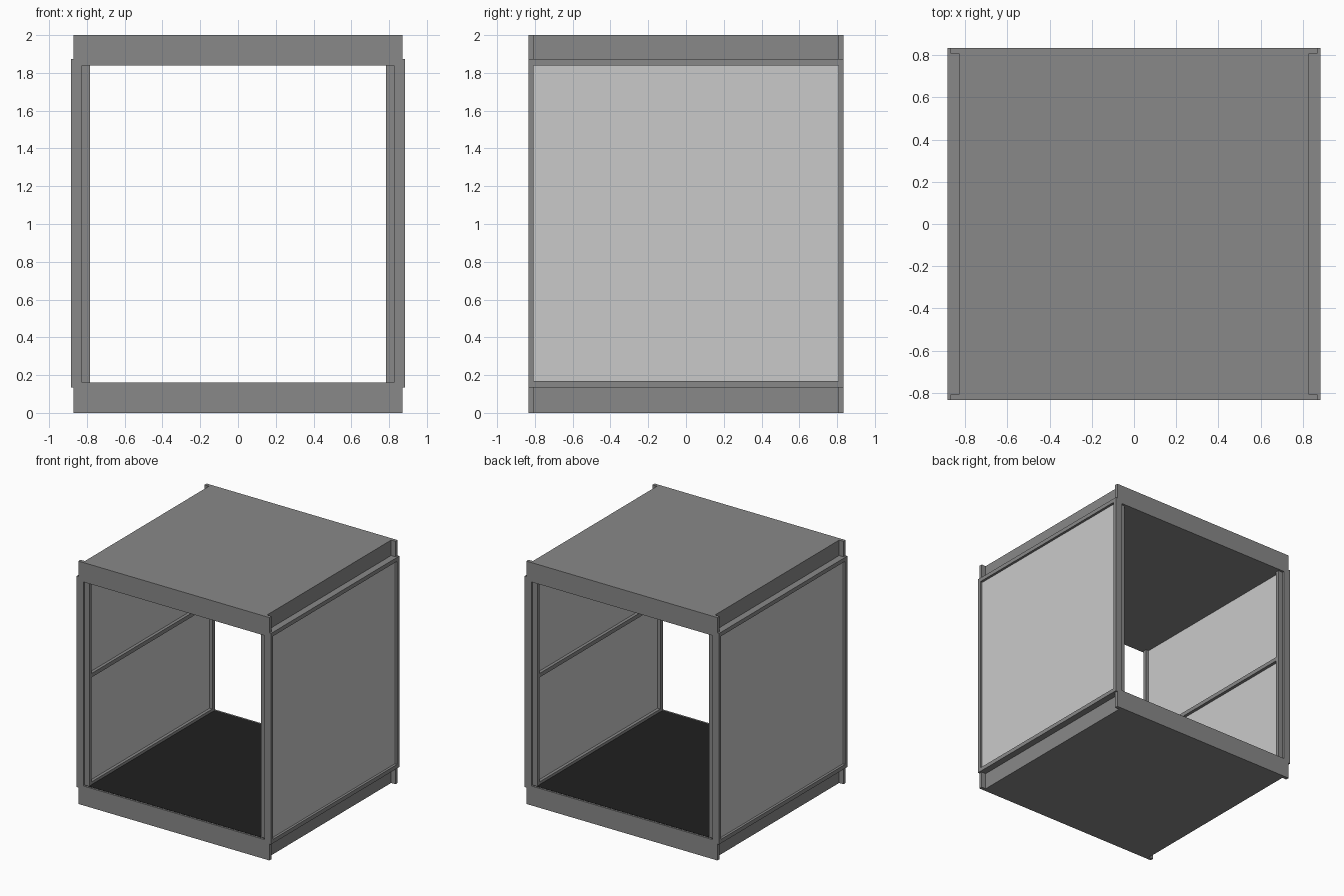
import bpy

if "Cube" in bpy.data.objects:
    bpy.data.objects.remove(bpy.data.objects["Cube"])


def material(name, v):
    m = bpy.data.materials.new(name)
    m.diffuse_color = (v, v, v, 1)
    m.use_nodes = True
    m.node_tree.nodes["Principled BSDF"].inputs["Base Color"].default_value = m.diffuse_color
    return m


GREY = material("frame grey", 0.25)
LIGHT = material("panel light grey", 0.59)
BLACK = material("floor black", 0.014)


def box(name, x, y, z, mat):
    """Box from (min, max) ranges on each axis."""
    bpy.ops.mesh.primitive_cube_add(size=1)
    o = bpy.context.object
    o.name = name
    ranges = (x, y, z)
    for v in o.data.vertices:
        v.co = [r[1] if c > 0 else r[0] for c, r in zip(v.co, ranges)]
    o.data.materials.append(mat)
    return o


def mirrored(name, x, y, z, mat, axes):
    """Box repeated by a mirror modifier across the given axes."""
    o = box(name, x, y, z, mat)
    m = o.modifiers.new("mirror", "MIRROR")
    m.use_axis = ["x" in axes, "y" in axes, False]
    return o


# floor and roof slabs, with wider end plates at front and back
for part, z in (("floor", (0, 0.16)), ("roof", (1.84, 2.0))):
    box(part + "_slab", (-0.83, 0.83), (-0.807, 0.807), z, GREY)
    mirrored(part + "_end_plate", (-0.87, 0.87), (0.807, 0.835), z, GREY, "y")

# black floor covering
box("floor_covering", (-0.815, 0.815), (-0.82, 0.82), (0.155, 0.162), BLACK)

# side wall panels, recessed in their outer frames
mirrored("wall_panel", (0.81, 0.865), (-0.81, 0.81), (0.16, 1.845), LIGHT, "x")
mirrored("wall_frame_post", (0.825, 0.885), (0.807, 0.835), (0.135, 1.873), GREY, "xy")
for part, z in (("bottom", (0.135, 0.168)), ("top", (1.84, 1.873))):
    mirrored("wall_frame_" + part, (0.825, 0.885), (-0.807, 0.807), z, GREY, "x")

# inner door jambs, set back from the end faces
mirrored("inner_jamb", (0.783, 0.827), (0.787, 0.817), (0.158, 1.842), GREY, "xy")

# skirting and mid-height rail inside each wall
mirrored("skirting", (0.785, 0.812), (-0.79, 0.79), (0.158, 0.185), GREY, "x")
mirrored("wall_rail", (0.785, 0.812), (-0.79, 0.79), (1.045, 1.078), GREY, "x")
